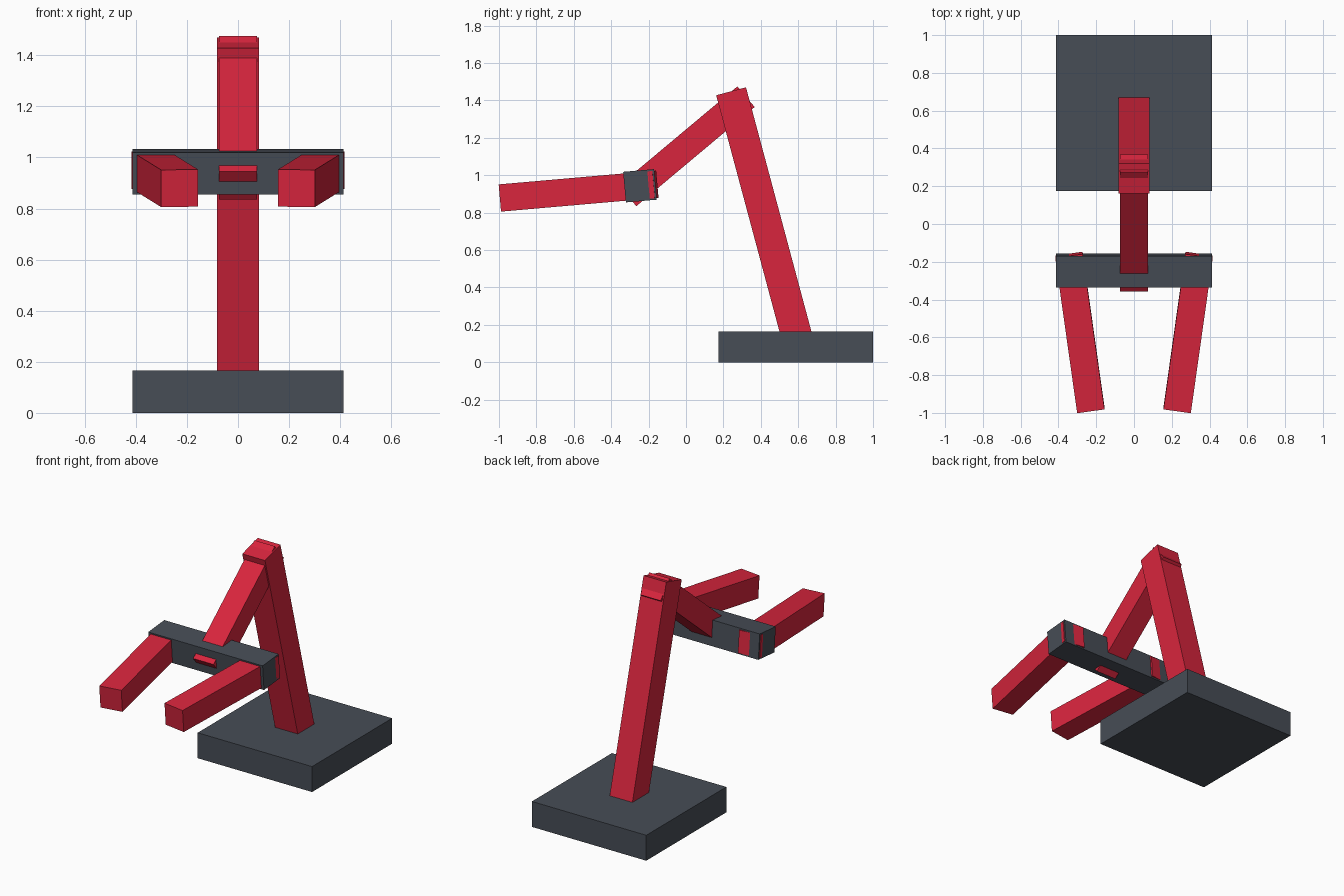
import bpy
from math import radians
from mathutils import Vector, Matrix

cube = bpy.data.objects.get("Cube")
if cube:
    bpy.data.objects.remove(cube, do_unlink=True)


def material(name, rgb):
    mat = bpy.data.materials.new(name)
    mat.use_nodes = True
    mat.diffuse_color = (*rgb, 1)
    mat.node_tree.nodes["Principled BSDF"].inputs["Base Color"].default_value = (*rgb, 1)
    return mat


RED = material("red", (0.69, 0.0185, 0.047))
GREY = material("dark grey", (0.063, 0.074, 0.093))


def box(name, size, matrix, mat):
    """Box of the given size, placed by a matrix, with the scale applied."""
    bpy.ops.mesh.primitive_cube_add(size=1)
    ob = bpy.context.object
    ob.name = ob.data.name = name
    ob.data.transform(matrix @ Matrix.Diagonal((*size, 1)))
    ob.data.materials.append(mat)
    return ob


def beam(name, start, end, width, depth, mat, parent=Matrix()):
    """Square-ended beam between two points; depth runs along local z."""
    a, b = Vector(start), Vector(end)
    along = (b - a).normalized()
    side = along.cross(Vector((0, 0, 1))).normalized()
    up = side.cross(along)
    frame = Matrix((side, along, up)).transposed().to_4x4()
    frame = Matrix.Translation((a + b) / 2) @ frame
    return box(name, (width, (b - a).length, depth), parent @ frame, mat)


# Base slab
box("base", (0.826, 0.826, 0.166), Matrix.Translation((0, 0.587, 0.083)), GREY)

# Two-part arm, crossing at the elbow
beam("lower_arm", (0, 0.607, 0.083), (0, 0.241, 1.449), 0.164, 0.165, RED)
beam("upper_arm", (0, 0.321, 1.42), (0, -0.312, 0.89), 0.147, 0.144, RED)

# Gripper: crossbar and two converging fingers, tipped slightly down
gripper = Matrix.Translation((0, -0.246, 0.944)) @ Matrix.Rotation(radians(5), 4, "X")
box("crossbar", (0.826, 0.166, 0.164), gripper, GREY)
for label, s in (("left", 1), ("right", -1)):
    beam(label + "_finger", (s * 0.3445, 0.083, 0), (s * 0.2285, -0.742, 0),
         0.146, 0.146, RED, gripper)
